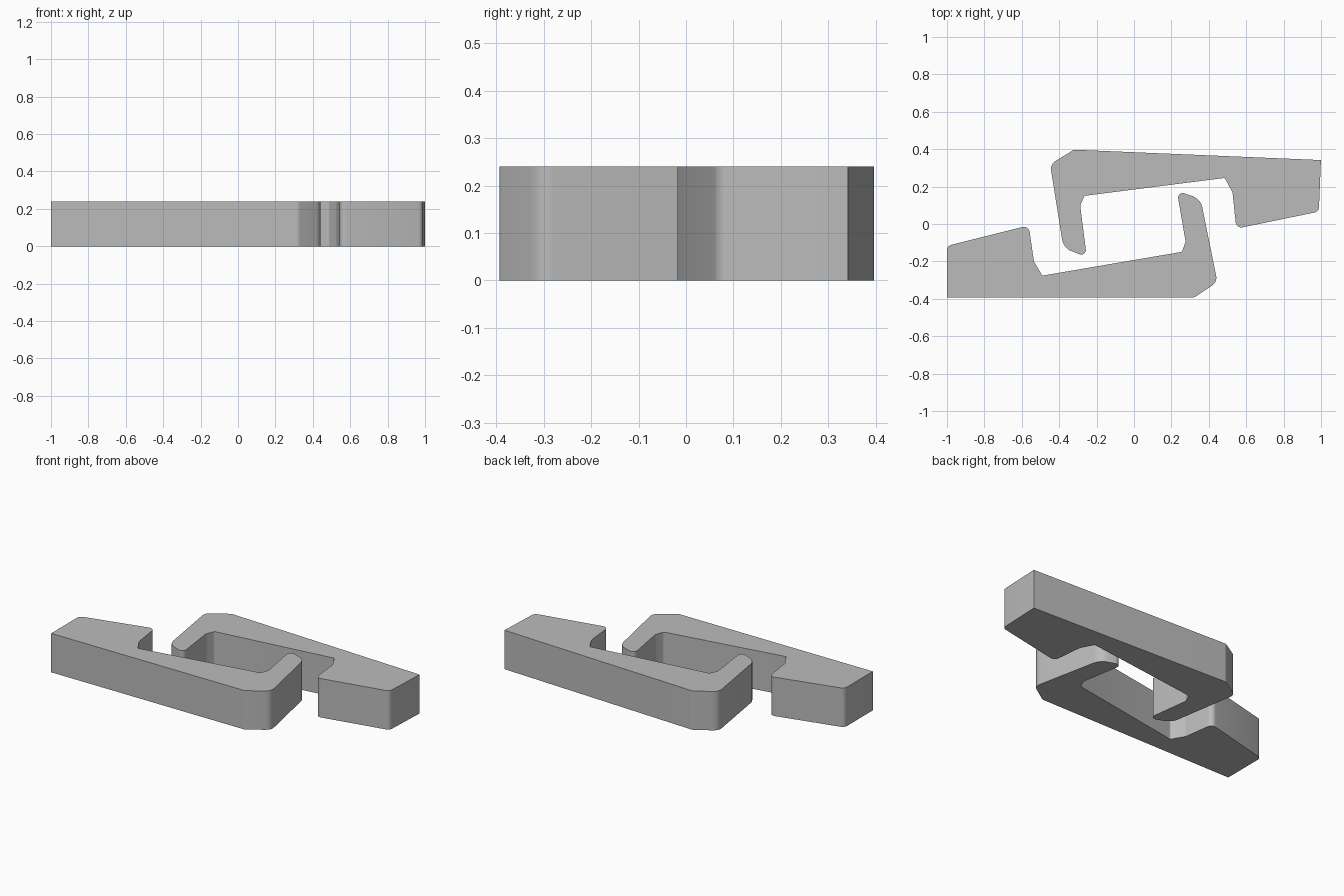
import bpy, bmesh, math
from mathutils import Matrix, Vector

HEIGHT = 0.24

cube = bpy.data.objects.get("Cube")
if cube:
    bpy.data.objects.remove(cube, do_unlink=True)

grey = bpy.data.materials.new("light_grey")
grey.use_nodes = True
colour = (0.5, 0.5, 0.5, 1)
grey.diffuse_color = colour
grey.node_tree.nodes["Principled BSDF"].inputs["Base Color"].default_value = colour

# Clip outline seen from above: x, y, corner radius
OUTLINE = [
    (-1, -0.393, 0), (0.322, -0.393, 0.03), (0.446, -0.31, 0.05),
    (0.356, 0.134, 0.08), (0.229, 0.178, 0.025), (0.276, -0.095, 0.03),
    (0.256, -0.149, 0.015), (-0.49, -0.276, 0.01), (-0.535, -0.2, 0.03),
    (-0.563, -0.008, 0.03), (-1, -0.117, 0.03),
]


def rounded(corners, steps=6):
    """Replace each corner by an arc of its radius."""
    points = []
    for i, (x, y, radius) in enumerate(corners):
        p = Vector((x, y))
        if radius == 0:
            points.append(p)
            continue
        before = Vector(corners[i - 1][:2]) - p
        after = Vector(corners[(i + 1) % len(corners)][:2]) - p
        a, b = before.normalized(), after.normalized()
        half = a.angle(b) / 2
        limit = 0.45 * min(before.length, after.length)
        reach = min(radius / math.tan(half), limit)
        centre = p + (a + b).normalized() * reach / math.cos(half)
        start, end = p + a * reach - centre, p + b * reach - centre
        turn = end.angle_signed(start)
        for k in range(steps + 1):
            points.append(centre + Matrix.Rotation(turn * k / steps, 2) @ start)
    return points


def clip(name, matrix):
    """Extrude the outline into a hooked clip and place it."""
    bm = bmesh.new()
    base = bm.faces.new([bm.verts.new((p.x, p.y, 0)) for p in rounded(OUTLINE)])
    grown = bmesh.ops.extrude_face_region(bm, geom=[base], use_keep_orig=True)
    top = [v for v in grown["geom"] if isinstance(v, bmesh.types.BMVert)]
    bmesh.ops.translate(bm, verts=top, vec=(0, 0, HEIGHT))
    bmesh.ops.transform(bm, matrix=matrix, verts=bm.verts)
    bmesh.ops.recalc_face_normals(bm, faces=bm.faces)
    mesh = bpy.data.meshes.new(name)
    bm.to_mesh(mesh)
    bm.free()
    mesh.materials.append(grey)
    obj = bpy.data.objects.new(name, mesh)
    bpy.context.collection.objects.link(obj)
    bpy.ops.object.select_all(action='DESELECT')
    obj.select_set(True)
    bpy.context.view_layer.objects.active = obj
    bpy.ops.object.shade_smooth_by_angle(angle=math.radians(30))


# Two identical clips, the rear one turned to hook into the front one
clip("front_hook_clip", Matrix.Identity(4))
clip("rear_hook_clip", Matrix.Translation((-0.016, -0.009, 0))
     @ Matrix.Rotation(math.radians(177.6), 4, 'Z'))
